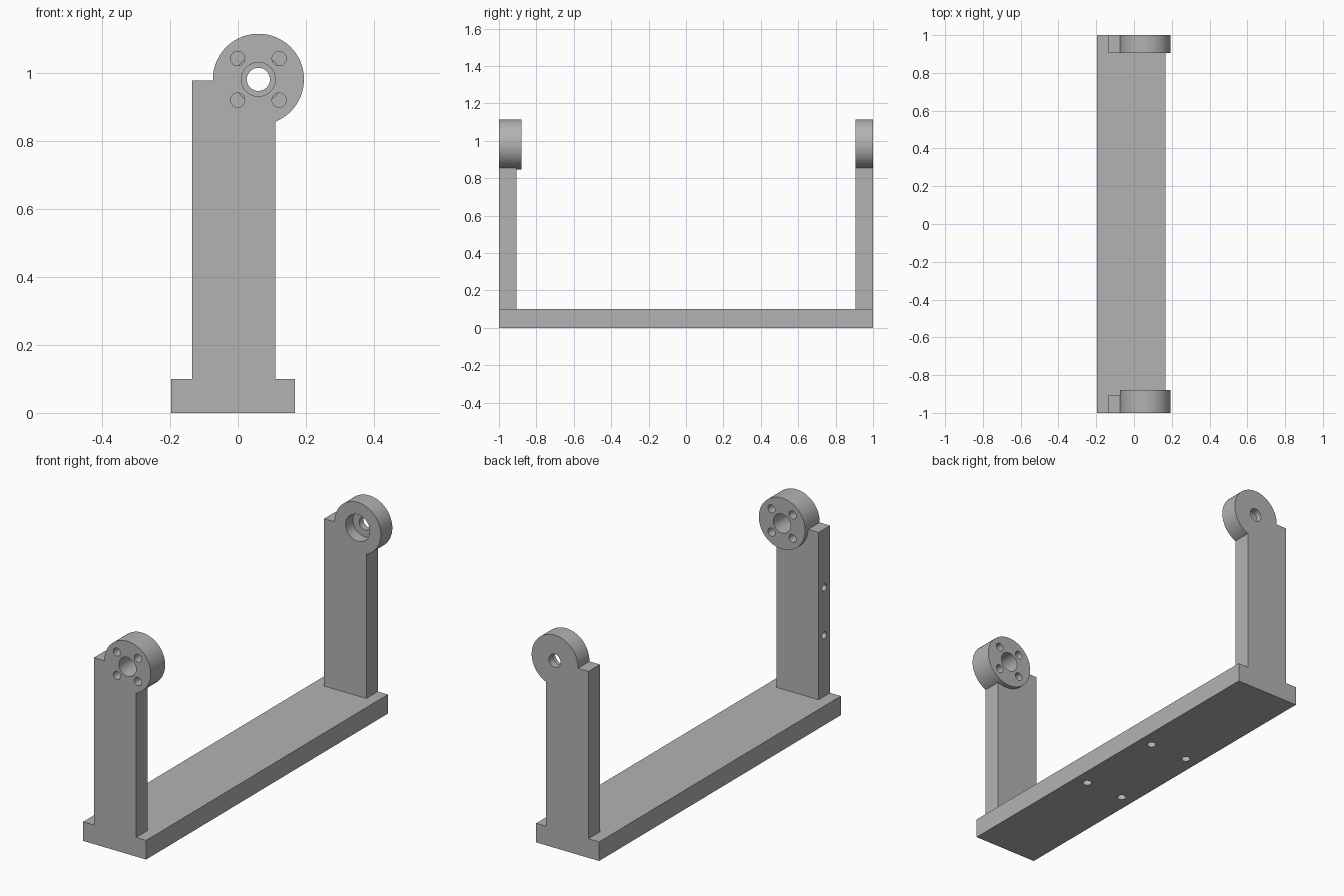
import bpy
from math import pi, radians

if "Cube" in bpy.data.objects:
    bpy.data.objects.remove(bpy.data.objects["Cube"])

# Single plain grey
GREY = (0.45, 0.45, 0.45, 1)
grey = bpy.data.materials.new("plain grey")
grey.use_nodes = True
grey.diffuse_color = GREY
grey.node_tree.nodes["Principled BSDF"].inputs["Base Color"].default_value = GREY

ROTATION = {"x": (0, pi / 2, 0), "y": (pi / 2, 0, 0), "z": (0, 0, 0)}


def box(name, low, high):
    centre = [(a + b) / 2 for a, b in zip(low, high)]
    bpy.ops.mesh.primitive_cube_add(size=1, location=centre)
    ob = bpy.context.object
    ob.name = name
    ob.scale = [b - a for a, b in zip(low, high)]
    bpy.ops.object.transform_apply(location=True, rotation=True, scale=True)
    ob.data.materials.append(grey)
    return ob


def cylinder(name, radius, axis, centre, length, sides=48):
    bpy.ops.mesh.primitive_cylinder_add(
        vertices=sides, radius=radius, depth=length,
        location=centre, rotation=ROTATION[axis])
    ob = bpy.context.object
    ob.name = name
    bpy.ops.object.transform_apply(location=True, rotation=True, scale=True)
    ob.data.materials.append(grey)
    return ob


def combine(target, tool, operation):
    mod = target.modifiers.new(operation.lower(), "BOOLEAN")
    mod.operation = operation
    mod.solver = "EXACT"
    mod.object = tool
    bpy.context.view_layer.objects.active = target
    bpy.ops.object.modifier_apply(modifier=mod.name)
    bpy.data.objects.remove(tool)


def drill(target, radius, axis, centre, length):
    combine(target, cylinder("drill", radius, axis, centre, length, 32), "DIFFERENCE")


def smooth(ob):
    bpy.ops.object.select_all(action="DESELECT")
    ob.select_set(True)
    bpy.context.view_layer.objects.active = ob
    bpy.ops.object.shade_smooth_by_angle(angle=radians(30))


HUB_X, HUB_Z, HUB_R = 0.06, 0.98, 0.134
BASE_TOP = 0.1


def bracket(name, post_y, hub_y):
    """Upright post carrying a round hub with its axis along y."""
    post = box(name, (-0.135, post_y[0], BASE_TOP), (0.11, post_y[1], 0.976))
    hub = cylinder("hub", HUB_R, "y", (HUB_X, sum(hub_y) / 2, HUB_Z),
                   hub_y[1] - hub_y[0], 96)
    combine(post, hub, "UNION")
    return post


# Base plate with four blind mounting holes underneath
base = box("base_plate", (-0.197, -1, 0), (0.168, 1, BASE_TOP))
for dx in (-0.11, 0.11):
    for y in (-0.245, 0.245):
        drill(base, 0.022, "z", (-0.015 + dx, y, 0), 0.14)

# Front bracket: thicker hub, centre hole and four bolt holes
front = bracket("front_bracket", (-1, -0.905), (-1, -0.88))
drill(front, 0.05, "y", (HUB_X, -0.94, HUB_Z), 0.3)
for dx in (-0.061, 0.061):
    for dz in (-0.061, 0.061):
        drill(front, 0.021, "y", (HUB_X + dx, -0.94, HUB_Z + dz), 0.3)

# Blind screw holes in the side of the front post
for z in (0.42, 0.67):
    drill(front, 0.018, "x", (-0.135, -0.952, z), 0.2)

# Back bracket: small through hole with a wide counterbore on the inner face
back = bracket("back_bracket", (0.905, 1), (0.905, 1))
drill(back, 0.034, "y", (HUB_X, 0.95, HUB_Z), 0.3)
drill(back, 0.07, "y", (HUB_X, 0.905, HUB_Z), 0.12)

for part in (base, front, back):
    smooth(part)
